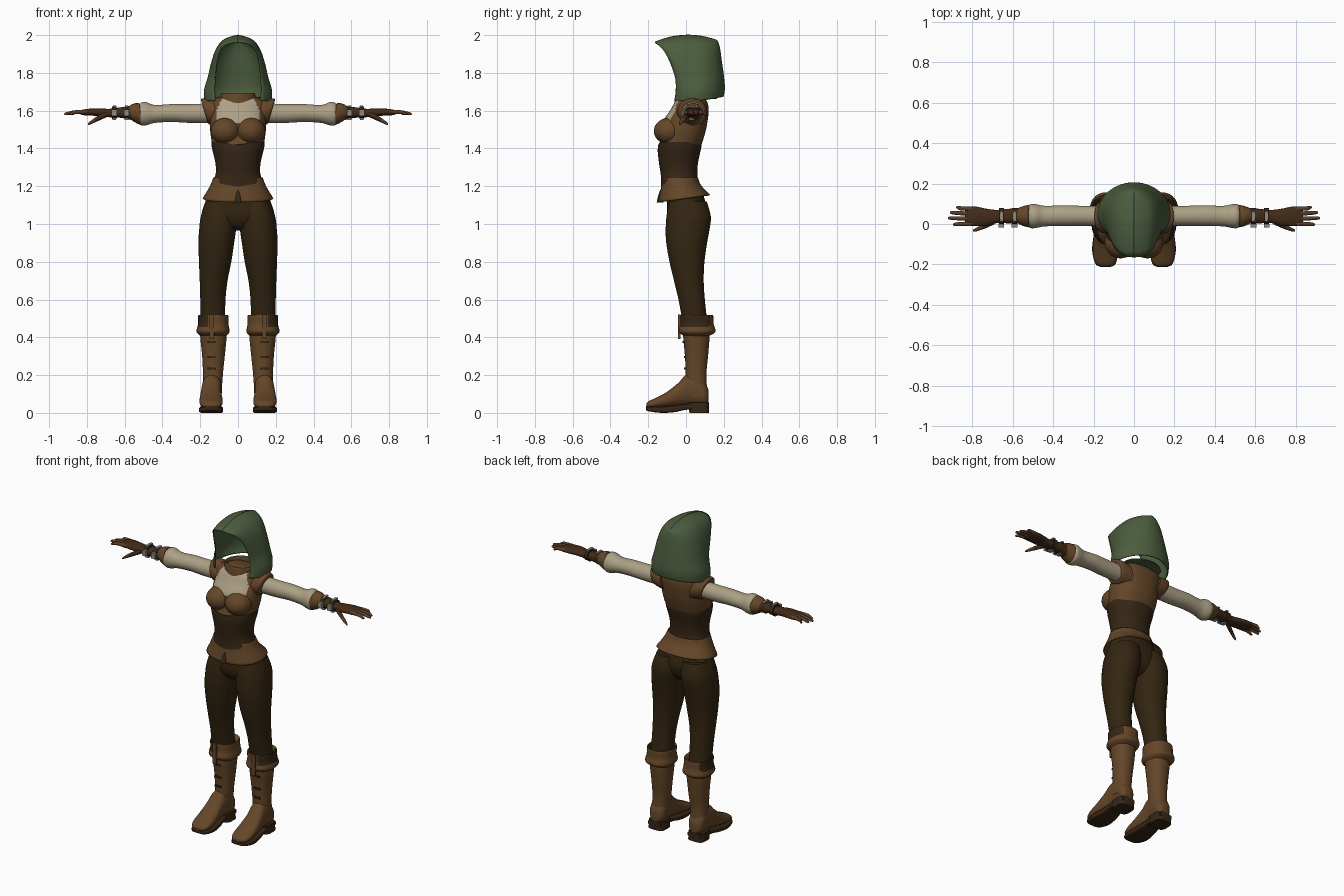
import bpy, bmesh, math
from mathutils import Matrix


def colour(name, r, g, b):
    m = bpy.data.materials.new(name)
    lin = [((c / 255 + 0.055) / 1.055) ** 2.4 for c in (r, g, b)]
    m.diffuse_color = (*lin, 1)
    return m


GREEN = colour("hood green", 76, 93, 62)
LEATHER = colour("tan leather", 100, 70, 40)
DARK = colour("dark corset leather", 54, 38, 21)
PANTS = colour("trouser brown", 51, 37, 17)
LINEN = colour("linen", 172, 160, 133)
GLOVE = colour("glove brown", 66, 43, 24)
FINGER = colour("finger brown", 92, 62, 42)
METAL = colour("buckle metal", 140, 140, 134)


def spline(rows, steps):
    """Smooth interpolation between rows of numbers."""
    out = []
    for i in range(len(rows) - 1):
        a, b, c, d = (rows[min(max(k, 0), len(rows) - 1)] for k in range(i - 1, i + 3))
        for j in range(steps):
            t = j / steps
            out.append([q + t / 2 * (r - p + t * (2 * p - 5 * q + 4 * r - s + t * (3 * q - p - 3 * r + s)))
                        for p, q, r, s in zip(a, b, c, d)])
    return out + [list(rows[-1])]


def finish(name, bm, mats, mirror=False, thick=0, rule=None):
    bmesh.ops.remove_doubles(bm, verts=bm.verts, dist=0.0002)
    bmesh.ops.recalc_face_normals(bm, faces=bm.faces)
    for f in bm.faces:
        f.smooth = True
        if rule and rule(f.calc_center_median()):
            f.material_index = 1
    for e in bm.edges:
        e.smooth = e.calc_face_angle(0) < math.radians(42)
    me = bpy.data.meshes.new(name)
    bm.to_mesh(me)
    bm.free()
    for m in mats:
        me.materials.append(m)
    ob = bpy.data.objects.new(name, me)
    bpy.context.collection.objects.link(ob)
    if thick:
        mod = ob.modifiers.new("thickness", "SOLIDIFY")
        mod.thickness = thick
    if mirror:
        ob.modifiers.new("mirror", "MIRROR")
    return ob


PLACE = {"z": lambda a, u, v: (u, v, a), "x": lambda a, u, v: (a, u, v), "y": lambda a, u, v: (u, a, v)}


def loft(name, rings, mats, axis="z", seg=32, steps=4, p=2.0, cap=True, warp=None, **kw):
    """Rings are (position on axis, u min, u max, v min, v max)."""
    bm = bmesh.new()
    loops = []
    for a, u0, u1, v0, v1 in spline(rings, steps):
        loop = []
        for i in range(seg):
            t = 2 * math.pi * (i + 0.5) / seg
            c, s = math.cos(t), math.sin(t)
            u = (u0 + u1) / 2 + (u1 - u0) / 2 * math.copysign(abs(c) ** (2 / p), c)
            v = (v0 + v1) / 2 + (v1 - v0) / 2 * math.copysign(abs(s) ** (2 / p), s)
            loop.append(bm.verts.new(PLACE[axis](a, u, v)))
        loops.append(loop)
    for A, B in zip(loops, loops[1:]):
        for i in range(seg):
            j = (i + 1) % seg
            bm.faces.new((A[i], A[j], B[j], B[i]))
    if cap:
        bm.faces.new(loops[0])
        bm.faces.new(loops[-1])
    if warp:
        for v in bm.verts:
            warp(v.co)
    return finish(name, bm, mats, **kw)


def box(name, loc, size, mat, mirror=True):
    bm = bmesh.new()
    bmesh.ops.create_cube(bm, size=1, matrix=Matrix.Translation(loc) @ Matrix.Diagonal((*size, 1)))
    return finish(name, bm, [mat], mirror)


# Hood: open-fronted shell, rows (z front, z back, width, edge x, edge y, mid y, back y, arch)
rows = [(1.655, 1.675, .178, .12, -.062, .05, .2, -.012), (1.70, 1.72, .18, .125, -.055, .05, .206, 0),
        (1.77, 1.79, .16, .123, -.057, .05, .2, 0), (1.85, 1.86, .142, .115, -.083, .045, .19, 0),
        (1.91, 1.92, .12, .1, -.113, .035, .182, .005), (1.945, 1.955, .09, .076, -.142, .02, .174, .015),
        (1.96, 1.97, .05, .042, -.16, 0, .167, .024), (1.965, 1.975, .001, .0008, -.165, 0, .162, .032)]
bm = bmesh.new()
grid = []
for zf, zb, w, xe, ye, yc, yb, arch in spline(rows, 4):
    phi = math.acos(min(xe / max(w, 1e-4), .9))
    line = []
    for i in range(41):
        t = i / 20 - 1
        th = math.pi / 2 - abs(t) * (math.pi / 2 + phi)
        y = yc + math.sin(th) * ((yb - yc) if th > 0 else (yc - ye) / math.sin(phi))
        s = (y - ye) / (yb - ye)
        z = zf + (zb - zf) * s + arch * 4 * s * (1 - s)
        line.append(bm.verts.new((math.copysign(w * math.cos(th), t), y, z)))
    grid.append(line)
for A, B in zip(grid, grid[1:]):
    for i in range(40):
        bm.faces.new((A[i], A[i + 1], B[i + 1], B[i]))
finish("hood", bm, [GREEN], thick=.006)
loft("hood_floor", [(1.662, -.125, .125, -.04, .165), (1.672, -.12, .12, -.035, .16)], [GREEN], steps=1)
loft("neck_collar", [(1.64, -.1, .1, -.062, .1), (1.67, -.094, .094, -.058, .098), (1.692, -.09, .09, -.052, .095),
                     (1.688, -.08, .08, -.043, .087), (1.665, -.08, .08, -.043, .087)], [LEATHER], cap=False)

# Vest with linen neckline
loft("vest", [(1.42, -.137, .137, -.145, .082), (1.46, -.143, .143, -.13, .095), (1.5, -.148, .148, -.13, .106),
              (1.55, -.148, .148, -.118, .115), (1.6, -.15, .15, -.085, .12), (1.64, -.15, .15, -.062, .115),
              (1.662, -.12, .12, -.045, .1), (1.675, -.08, .08, -.03, .085)],
     [LEATHER, LINEN], seg=72, steps=7, p=2.3,
     rule=lambda c: c.y < 0 and c.z > 1.535 and abs(c.x) < .115 - max(0, c.z - 1.6) * .5)
bm = bmesh.new()
bmesh.ops.create_uvsphere(bm, u_segments=32, v_segments=20, radius=1,
                          matrix=Matrix.Translation((.067, -.09, 1.492)) @ Matrix.Diagonal((.078, .08, .07, 1)))
finish("bust", bm, [LEATHER], mirror=True)


def slant(co):
    co.x += (co.z - 1.61) * .3


loft("vest_armhole", [(.11, -.05, .112, 1.51, 1.662), (.15, -.046, .11, 1.52, 1.666), (.178, -.036, .104, 1.528, 1.663),
                      (.182, -.02, .095, 1.54, 1.65)], [LEATHER], axis="x", warp=slant, mirror=True)

# Corset and flared skirt of the vest
loft("corset", [(1.435, -.142, .142, -.147, .085), (1.40, -.138, .138, -.15, .08), (1.33, -.121, .121, -.142, .065),
                (1.27, -.118, .118, -.133, .06), (1.215, -.135, .135, -.133, .068)], [DARK], seg=48, p=2.2,
     warp=lambda co: setattr(co, "z", co.z - (.018 * max(0, 1 - abs(co.x) / .1) if co.y < 0 else 0)))


def skirt_hem(co):
    co.z += co.y * .14 * (1.25 - co.z) / .11


loft("vest_skirt", [(1.245, -.131, .131, -.127, .064), (1.2, -.15, .15, -.133, .08), (1.137, -.187, .187, -.147, .128)],
     [LEATHER], seg=48, p=2.2, cap=False, thick=.006, warp=skirt_hem)
loft("skirt_slit", [(1.113, -.018, .018, -.156, -.12), (1.15, -.012, .012, -.147, -.12),
                    (1.18, -.003, .003, -.137, -.12)], [DARK], p=4, seg=16)

# Trousers
loft("hips", [(1.21, -.135, .135, -.1, .07), (1.1, -.18, .18, -.1, .108), (1.04, -.19, .19, -.1, .105),
              (.99, -.13, .13, -.075, .08), (.965, -.04, .04, -.03, .04)], [PANTS], seg=40)
loft("trouser_leg", [(1.12, .005, .17, -.09, .11), (1.04, .004, .197, -.104, .132), (.97, .01, .206, -.108, .125),
                     (.9, .02, .21, -.105, .112), (.8, .035, .207, -.088, .098), (.7, .055, .203, -.064, .094),
                     (.6, .066, .2, -.04, .1), (.49, .068, .2, -.02, .112)], [PANTS], p=2.15, mirror=True)

# Boots
loft("boot_shaft", [(.09, .088, .19, -.01, .115), (.2, .08, .186, -.002, .108), (.3, .07, .19, -.006, .117),
                    (.4, .06, .2, -.015, .125), (.46, .06, .2, -.015, .125)], [LEATHER], p=2.2, mirror=True)
loft("boot_foot", [(-.21, .12, .16, .03, .05), (-.197, .095, .187, .025, .062), (-.16, .082, .202, .025, .08),
                   (-.1, .082, .203, .03, .112), (-.04, .088, .197, .035, .16), (.0, .088, .192, .04, .2),
                   (.06, .085, .19, .04, .2), (.1, .09, .185, .04, .16), (.12, .112, .165, .05, .12)],
     [LEATHER], axis="y", p=2.3, mirror=True)
loft("boot_sole", [(-.212, .115, .165, .014, .036), (-.195, .09, .192, .008, .032), (-.13, .078, .207, 0, .032),
                   (-.06, .084, .2, .004, .038), (0, .093, .192, .016, .046), (.12, .095, .185, .025, .052)],
     [DARK], axis="y", p=5, mirror=True)
loft("boot_heel", [(0, .085, .195, .018, .122), (.055, .088, .192, .01, .122)], [DARK], p=3.5, steps=1, mirror=True)
loft("boot_cuff", [(.495, .072, .195, -.012, .12), (.518, .052, .21, -.03, .143), (.47, .05, .212, -.03, .147),
                   (.43, .045, .22, -.038, .156), (.408, .06, .2, -.012, .125)], [LEATHER, DARK], p=2.3, steps=6,
     cap=False, mirror=True, rule=lambda c: c.x > .165 and c.z > .455 and c.y < .125)
box("cuff_tab", (.138, -.036, .455), (.024, .012, .13), LEATHER)
for z, y in ((.375, -.013), (.295, -.007), (.235, -.005)):
    box("boot_lace", (.138, y, z), (.045, .009, .01), DARK)

# Sleeves and gauntlets
loft("sleeve", [(.12, -.01, .09, 1.535, 1.64), (.25, -.01, .09, 1.535, 1.635), (.35, -.01, .092, 1.54, 1.635),
                (.44, -.012, .09, 1.535, 1.63), (.485, -.02, .098, 1.522, 1.645), (.512, -.02, .098, 1.522, 1.643),
                (.53, 0, .08, 1.54, 1.625)], [LINEN], axis="x", mirror=True)
loft("glove_cuff", [(.515, 0, .08, 1.545, 1.625), (.512, -.016, .094, 1.522, 1.64), (.54, -.012, .09, 1.53, 1.638),
                    (.568, 0, .08, 1.548, 1.625)], [LEATHER], axis="x", mirror=True,
     warp=lambda co: setattr(co, "x", co.x + (co.z - 1.58) * .2))
loft("glove", [(.54, .0, .082, 1.545, 1.628), (.62, .003, .075, 1.562, 1.618), (.68, .004, .07, 1.565, 1.61),
               (.73, -.008, .076, 1.57, 1.612), (.78, -.01, .086, 1.574, 1.611), (.82, -.008, .086, 1.576, 1.606),
               (.835, .0, .08, 1.582, 1.6)], [GLOVE], axis="x", p=2.3, mirror=True)
for x in (.59, .655):
    loft("wrist_strap", [(x - .012, -.004, .08, 1.557, 1.625), (x + .012, -.004, .079, 1.557, 1.622)],
         [DARK], axis="x", steps=1, mirror=True)
    box("front_buckle", (x, -.008, 1.59), (.028, .018, .034), METAL)
    box("top_buckle", (x, .038, 1.624), (.016, .05, .008), METAL)
    box("lower_buckle", (x, .03, 1.556), (.02, .03, .012), METAL)

# Fingers and thumb: base y, tip y, tip x
for y0, y1, tip in ((.002, -.002, .895), (.027, .029, .92), (.051, .056, .91), (.074, .082, .88)):
    r = .0105
    loft("finger", [(.8, y0 - r, y0 + r, 1.583, 1.605), (.86, (y0 + y1) / 2 - r, (y0 + y1) / 2 + r, 1.582, 1.603),
                    (tip - .01, y1 - .008, y1 + .008, 1.576, 1.592), (tip, y1 - .003, y1 + .003, 1.579, 1.586)],
         [FINGER], axis="x", seg=12, mirror=True)
loft("thumb", [(.69, -.002, .03, 1.568, 1.598), (.73, -.02, .008, 1.55, 1.58), (.775, -.036, -.016, 1.53, 1.55),
               (.795, -.037, -.027, 1.522, 1.532)], [GLOVE, FINGER], axis="x", seg=14, mirror=True,
     rule=lambda c: c.x > .75)
